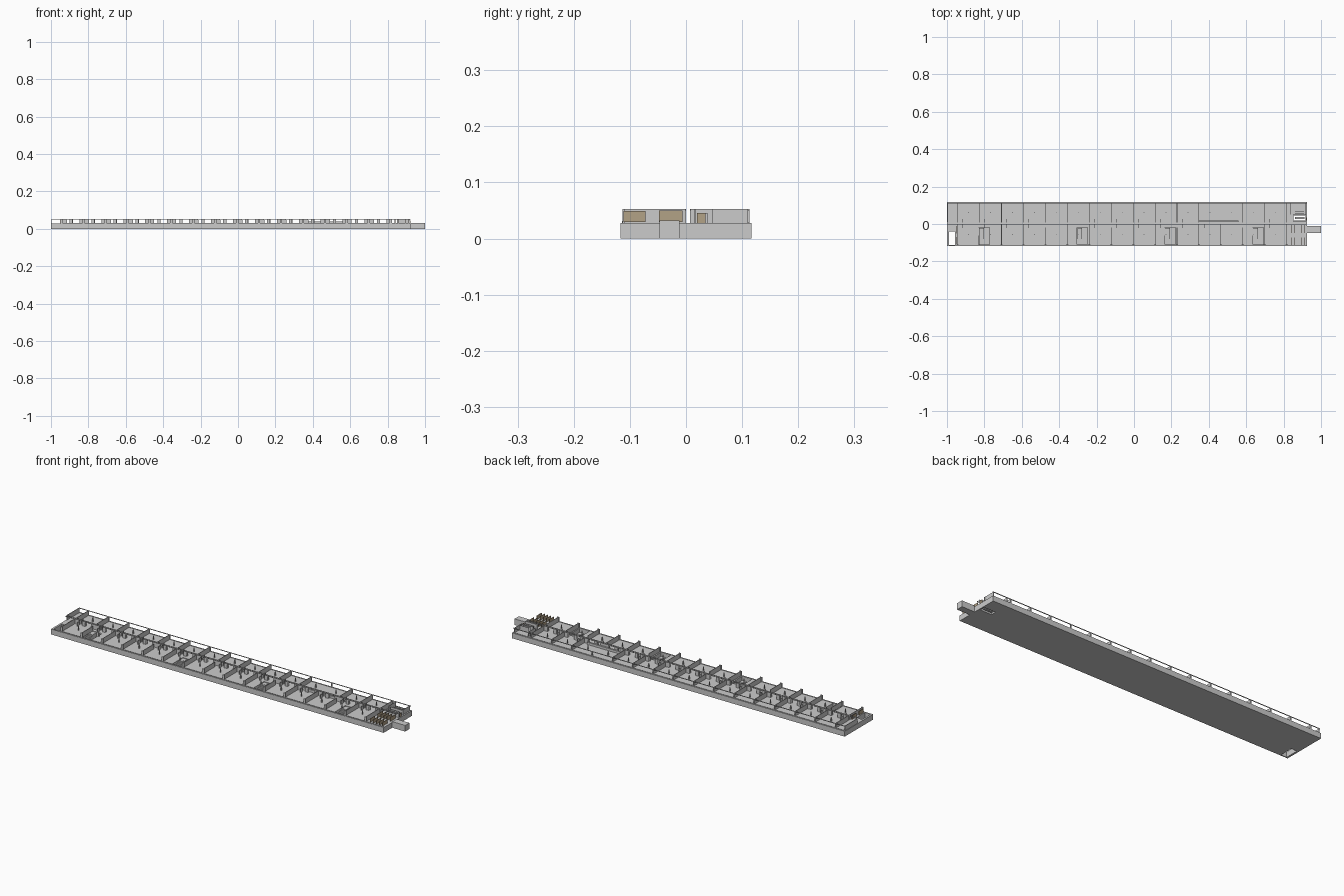
import bpy, bmesh
from mathutils import Vector

if "Cube" in bpy.data.objects:
    bpy.data.objects.remove(bpy.data.objects["Cube"])

FLOOR, TOP = 0.028, 0.053
BAY, X0 = 0.1173, -0.943
WELLS = [-0.83, -0.305, 0.165, 0.635]


def boxes(name, items, color=None):
    """One object made of axis-aligned boxes given as (x0, x1, y0, y1, z0, z1)."""
    bm = bmesh.new()
    for x0, x1, y0, y1, z0, z1 in items:
        vs = bmesh.ops.create_cube(bm, size=1)["verts"]
        for v in vs:
            v.co = Vector((x0 + (v.co.x + .5) * (x1 - x0),
                           y0 + (v.co.y + .5) * (y1 - y0),
                           z0 + (v.co.z + .5) * (z1 - z0)))
    me = bpy.data.meshes.new(name)
    bm.to_mesh(me)
    bm.free()
    ob = bpy.data.objects.new(name, me)
    bpy.context.collection.objects.link(ob)
    if color:
        mat = bpy.data.materials.new(name + "_paint")
        mat.diffuse_color = color
        mat.use_nodes = True
        mat.node_tree.nodes["Principled BSDF"].inputs["Base Color"].default_value = mat.diffuse_color
        me.materials.append(mat)
    return ob


# Floor slab with two through shafts and four stair recesses
slab = boxes("floor_slab", [(-1, 0.925, -0.117, 0.117, 0, FLOOR)])
cuts = [(-0.99, -0.957, -0.112, -0.04, -0.02, 0.1),
        (0.852, 0.918, 0.018, 0.046, -0.02, 0.1)]
cuts += [(x, x + 0.057, -0.11, -0.02, 0.004, 0.1) for x in WELLS]
cutter = boxes("shaft_cutter", cuts)
cutter.hide_render = True
cutter.hide_viewport = True
mod = slab.modifiers.new("shafts", "BOOLEAN")
mod.operation, mod.solver, mod.object = "DIFFERENCE", "EXACT", cutter

# Stair flights and landings inside the recesses
steps = []
for x in WELLS:
    for i in range(6):
        y = -0.045 - i * 0.0085
        steps.append((x + 0.002, x + 0.027, y - 0.0085, y, 0.004, 0.0255 - i * 0.0035))
    steps.append((x + 0.03, x + 0.055, -0.108, -0.065, 0.004, 0.008))
    steps.append((x + 0.002, x + 0.027, -0.045, -0.022, 0.004, 0.026))
boxes("stairs", steps)

# Entrance block at the right end
boxes("end_block", [(0.925, 1.0, -0.047, -0.012, 0, 0.032)])

# Cross walls between rooms, skipping the large back hall
lines = [X0 + i * BAY for i in range(16)]
cross = []
for i, x in enumerate(lines):
    cross.append((x - .0015, x + .0015, -0.109, -0.02 if i % 3 == 1 else 0, FLOOR, TOP))
    if i not in (12,):
        cross.append((x - .0015, x + .0015, 0.008, 0.11, FLOOR, TOP))
boxes("cross_walls", cross)

# Corridor partitions: head rails with piers and door gaps
corridor = []
for y in (-0.002, 0.007):
    corridor.append((-0.998, 0.92, y, y + 0.002, TOP - 0.003, TOP))
    for x in lines[:-1]:
        for a, b in ((0, .026), (.043, .060), (.095, BAY)):
            corridor.append((x + a, x + b, y, y + .002, FLOOR, TOP - .003))
boxes("corridor_walls", corridor)

# Outer back rail, mullions and low curbs
facade = [(-0.998, 0.922, 0.11, 0.113, TOP - 0.003, TOP),
          (-0.95, 0.922, -0.114, -0.112, FLOOR, FLOOR + 0.003),
          (-0.998, 0.922, 0.11, 0.113, FLOOR, FLOOR + 0.002)]
for x in lines:
    facade.append((x - .003, x + .003, 0.109, 0.113, FLOOR, TOP))
    facade.append((x - .006, x + .006, -0.113, -0.109, FLOOR, TOP))
boxes("facade_frame", facade)

# Slim columns in the middle of each room, with stub partitions by the doors
cols, stubs = [], []
for i, x in enumerate(lines[:-1]):
    c = x + BAY / 2
    for y in (-0.055, 0.063):
        cols.append((c - .002, c + .002, y - .002, y + .002, FLOOR, TOP - .004))
    stubs.append((x + .0265, x + .0285, -0.022, -0.002, FLOOR, TOP - .006))
    if i not in (11, 12):
        stubs.append((x + .0265, x + .0285, 0.009, 0.028, FLOOR, TOP - .006))
boxes("room_columns", cols)
boxes("door_stubs", stubs)

# Long counter in the large hall
boxes("hall_counter", [(0.348, 0.56, 0.010, 0.019, FLOOR, 0.04)])

# Left end lobby and right end service walls
boxes("end_walls", [
    (-0.998, -0.995, 0.01, 0.11, FLOOR, TOP),
    (0.835, 0.838, 0.05, 0.11, FLOOR, TOP),
    (0.85, 0.92, 0.0475, 0.0495, FLOOR, TOP),
    (0.85, 0.92, 0.0145, 0.0165, FLOOR, TOP),
    (0.86, 0.91, 0.056, 0.058, FLOOR, TOP),
    (0.86, 0.91, 0.068, 0.070, FLOOR, TOP),
    (0.915, 0.918, 0.05, 0.11, FLOOR, TOP)])
boxes("lift_car", [(0.86, 0.911, 0.027, 0.038, 0.002, 0.046)])

# Brown panels: washroom cubicles at the right end, screens at the left end
panels = []
for i in range(5):
    x = 0.84 + i * 0.018
    panels.append((x, x + .002, -0.111, -0.072, 0.03, 0.049))
    panels.append((x, x + .002, -0.048, -0.006, 0.03, 0.05))
panels += [(0.919, 0.921, 0.02, 0.035, FLOOR, 0.046),
           (-0.952, -0.95, -0.108, -0.07, FLOOR, 0.048),
           (-0.952, -0.95, -0.05, -0.01, FLOOR, 0.048)]
boxes("brown_panels", panels, (0.45, 0.36, 0.24, 1))
